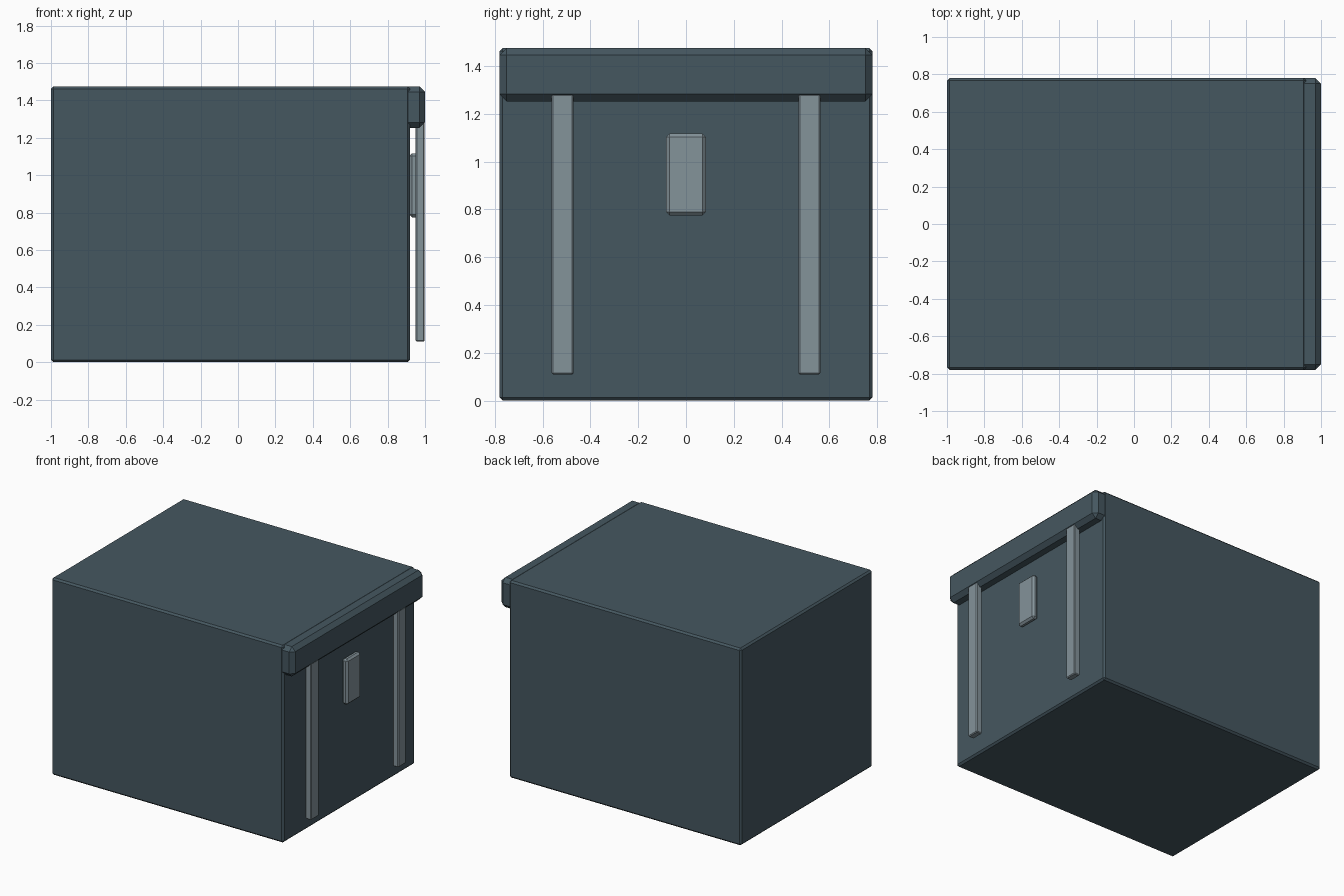
import bpy

if "Cube" in bpy.data.objects:
    bpy.data.objects.remove(bpy.data.objects["Cube"])


def material(name, r, g, b):
    def lin(v):
        v /= 255
        return v / 12.92 if v <= 0.04045 else ((v + 0.055) / 1.055) ** 2.4
    m = bpy.data.materials.new(name)
    m.diffuse_color = (lin(r), lin(g), lin(b), 1)
    m.use_nodes = True
    m.node_tree.nodes["Principled BSDF"].inputs["Base Color"].default_value = m.diffuse_color
    return m


dark = material("dark slate", 69, 87, 96)
pale = material("pale grey", 132, 147, 154)


def box(name, lo, hi, bevel, mat):
    """Box between two corners with single-segment chamfered edges."""
    bpy.ops.mesh.primitive_cube_add(
        size=1, location=[(a + b) / 2 for a, b in zip(lo, hi)])
    ob = bpy.context.object
    ob.name = name
    ob.scale = [b - a for a, b in zip(lo, hi)]
    bpy.ops.object.transform_apply(location=False, rotation=False, scale=True)
    mod = ob.modifiers.new("chamfer", 'BEVEL')
    mod.width = bevel
    mod.segments = 1
    ob.data.materials.append(mat)
    return ob


# Main crate body
box("body", (-1, -0.78, 0), (0.92, 0.78, 1.475), 0.013, dark)

# Overhanging lip along the top of the right side
box("lip", (0.88, -0.78, 1.252), (1.0, 0.78, 1.475), 0.03, dark)

# Latch plate in the middle of the right side
box("latch", (0.917, -0.083, 0.775), (0.962, 0.083, 1.117), 0.014, pale)

# Pair of vertical bars standing just off the right side
for side, s in (("left", -1), ("right", 1)):
    y = s * 0.516
    box(side + "_bar", (0.95, y - 0.046, 0.11), (0.998, y + 0.046, 1.283),
        0.006, pale)
